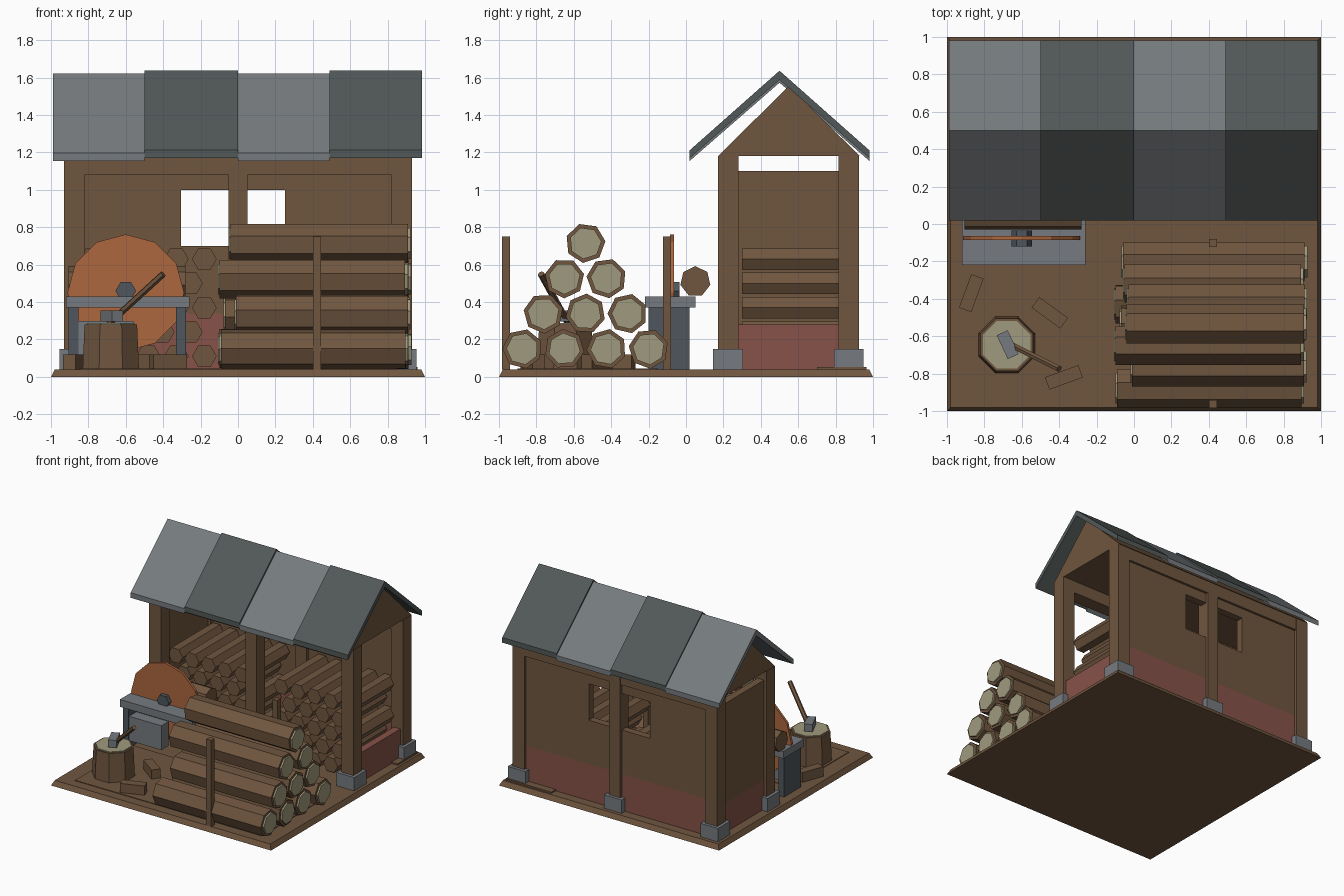
import bpy, bmesh, math, random
from mathutils import Vector, Matrix

if "Cube" in bpy.data.objects:
    bpy.data.objects.remove(bpy.data.objects["Cube"])

random.seed(4)


def material(name, r, g, b):
    m = bpy.data.materials.new(name)
    lin = [((c / 255 + 0.055) / 1.055) ** 2.4 for c in (r, g, b)]
    m.diffuse_color = (*lin, 1)
    m.use_nodes = True
    m.node_tree.nodes["Principled BSDF"].inputs["Base Color"].default_value = m.diffuse_color
    return m


WOOD = material("brown_wood", 112, 86, 63)
PALE = material("cut_wood", 160, 154, 125)
BRICK = material("red_brick", 134, 82, 72)
LIGHT = material("light_grey_slate", 118, 123, 126)
DARK = material("dark_grey_slate", 82, 89, 88)
STONE = material("grey_stone", 118, 122, 127)
STEEL = material("dark_steel", 78, 86, 92)
RUST = material("rusty_orange", 172, 103, 62)


def finish(name, bm, mat):
    bmesh.ops.recalc_face_normals(bm, faces=bm.faces)
    me = bpy.data.meshes.new(name)
    bm.to_mesh(me)
    bm.free()
    me.materials.append(mat)
    ob = bpy.data.objects.new(name, me)
    bpy.context.collection.objects.link(ob)
    return ob


def box(name, x, y, z, mat):
    """Box from (min, max) pairs."""
    bm = bmesh.new()
    bmesh.ops.create_cube(bm, size=1)
    for v in bm.verts:
        v.co = Vector(((r[0] + r[1]) / 2 + c * (r[1] - r[0])) for r, c in zip((x, y, z), v.co))
    return finish(name, bm, mat)


def turned_box(name, centre, size, angle, mat):
    bm = bmesh.new()
    m = Matrix.Translation(centre) @ Matrix.Rotation(math.radians(angle), 4, 'Z') @ Matrix.Diagonal((*size, 1))
    bmesh.ops.create_cube(bm, size=1, matrix=m)
    return finish(name, bm, mat)


def rod(name, a, b, r1, mat, sides, r2=None, spin=0):
    """Prism or tapered rod with the given number of sides from a to b."""
    a, b = Vector(a), Vector(b)
    d = b - a
    m = (Matrix.Translation((a + b) / 2) @ d.to_track_quat('Z', 'Y').to_matrix().to_4x4()
         @ Matrix.Rotation(spin, 4, 'Z'))
    bm = bmesh.new()
    bmesh.ops.create_cone(bm, cap_ends=True, segments=sides, radius1=r1,
                          radius2=r1 if r2 is None else r2, depth=d.length, matrix=m)
    return finish(name, bm, mat)


def extrude_x(name, profile, x0, x1, mat):
    """Extrude a (y, z) profile from x0 to x1."""
    bm = bmesh.new()
    f = bm.faces.new([bm.verts.new((x0, y, z)) for y, z in profile])
    new = bmesh.ops.extrude_face_region(bm, geom=[f])["geom"]
    bmesh.ops.translate(bm, vec=(x1 - x0, 0, 0), verts=[v for v in new if isinstance(v, bmesh.types.BMVert)])
    return finish(name, bm, mat)


# Ground plate with sloped edges, plus thin worn patches
bm = bmesh.new()
bmesh.ops.create_cube(bm, size=2)
for v in bm.verts:
    k = 0.98 if v.co.z > 0 else 1
    v.co = (v.co.x * k, v.co.y * k, 0.04 if v.co.z > 0 else 0)
finish("ground_plate", bm, WOOD)
box("yard_patch", (-0.85, 0.85), (-0.9, -0.15), (0.035, 0.045), WOOD)
box("rear_patch", (0.55, 0.96), (0.7, 0.965), (0.035, 0.052), WOOD)

# Posts on stone feet, and beams along the front and back
for x in (-0.875, 0, 0.875):
    for y in (0.225, 0.87):
        h = 0.05 if x == 0 else 0.055
        box("post", (x - h, x + h), (y - 0.055, y + 0.055), (0.04, 1.18), WOOD)
        box("post_foot", (x - 0.08, x + 0.08), (y - 0.08, y + 0.08), (0.04, 0.15), STONE)
for y in (0.225, 0.87):
    box("beam", (-0.82, 0.82), (y - 0.054, y + 0.054), (1.08, 1.18), WOOD)

# Back wall on a brick base, with a window opening
back = (0.845, 0.905)
box("back_brick_base", (-0.85, 0.85), back, (0.04, 0.34), BRICK)
box("back_wall_sill", (-0.85, 0.85), back, (0.34, 0.7), WOOD)
box("back_wall_left", (-0.85, -0.305), back, (0.7, 1.0), WOOD)
box("back_wall_right", (0.25, 0.85), back, (0.7, 1.0), WOOD)
box("back_wall_lintel", (-0.85, 0.85), back, (1.0, 1.09), WOOD)

# Left wall, and a low brick wall on the open right side
for s in (-1, 1):
    box("side_brick_base", sorted((s * 0.845, s * 0.905)), (0.27, 0.83), (0.04, 0.28), BRICK)
box("left_wall", (-0.905, -0.845), (0.27, 0.83), (0.28, 1.1), WOOD)

# Gable block and alternating roof panels
extrude_x("gable", [(0.17, 1.18), (0.93, 1.18), (0.55, 1.555)], -0.925, 0.925, WOOD)
edges = (-0.99, -0.5, 0, 0.49, 0.985)
for i in range(4):
    light = i % 2 == 0
    dz = -0.015 if light else 0
    for s in (-1, 1):
        pts = [(0.5, 1.637), (0.5 + s * 0.48, 1.212), (0.5 + s * 0.48, 1.17), (0.5, 1.588)]
        extrude_x("roof_panel", [(y, z + dz) for y, z in pts], edges[i], edges[i + 1], LIGHT if light else DARK)

# Firewood stacked in both bays
for s in (-1, 1):
    for row in range(5):
        for k in range(5 - row % 2):
            x = s * (0.18 + 0.15 * k + 0.075 * (row % 2))
            z = 0.11 + 0.13 * row
            rod("firewood", (x, 0.3, z), (x, 0.835, z), 0.066, WOOD, 6, spin=math.pi / 2 if abs(
                (Vector((0, 1, 0)).to_track_quat('Z', 'Y') @ Vector((1, 0, 0))).z) < 0.5 else 0)

# Pile of trunks with pale cut ends
starts = ((-0.09, -0.08, -0.1, -0.06), (-0.01, -0.07, -0.05), (-0.1, -0.03), (-0.04,))
for row, xs in enumerate(starts):
    for k, x0 in enumerate(xs):
        y = -0.875 + 0.1125 * row + 0.225 * k
        z = 0.15 + 0.1885 * row
        x1 = 0.9 + random.uniform(-0.012, 0.015)
        spin = random.uniform(0, 2 * math.pi)
        rod("trunk", (x0, y, z), (x1, y, z), 0.107, WOOD, 7, spin=spin)
        rod("trunk_cut_ends", (x0 - 0.008, y, z), (x1 + 0.014, y, z), 0.086, PALE, 7, spin=spin)
for y in (-0.962, -0.102):
    box("pile_stake", (0.4, 0.445), (y - 0.022, y + 0.022), (0.04, 0.75), WOOD)

# Saw bench
box("bench_top", (-0.92, -0.26), (-0.22, 0.05), (0.37, 0.43), STONE)
for x in (-0.88, -0.305):
    box("bench_leg", (x - 0.026, x + 0.026), (-0.2, 0.02), (0.04, 0.37), STEEL)
box("motor_box", (-0.875, -0.56), (-0.195, -0.1), (0.1, 0.3), STONE)
rod("saw_blade", (-0.6, -0.085, 0.45), (-0.6, -0.065, 0.45), 0.312, RUST, 12)
rod("saw_hub", (-0.6, -0.12, 0.46), (-0.6, -0.035, 0.46), 0.055, STEEL, 6, spin=math.pi / 6)
rod("bench_log", (-0.905, 0.05, 0.51), (-0.28, 0.05, 0.51), 0.082, WOOD, 7)

# Chopping stump with axe
rod("stump", (-0.68, -0.645, 0.04), (-0.68, -0.645, 0.28), 0.163, WOOD, 8, r2=0.152, spin=math.pi / 8)
rod("stump_top", (-0.68, -0.645, 0.27), (-0.68, -0.645, 0.288), 0.138, PALE, 8, spin=math.pi / 8)
turned_box("axe_head", (-0.675, -0.645, 0.325), (0.065, 0.14, 0.06), 25, STONE)
rod("axe_handle", (-0.69, -0.63, 0.285), (-0.4, -0.775, 0.55), 0.018, WOOD, 6)

# Split pieces lying in the yard
for x, y, a in ((-0.87, -0.37, 70), (-0.45, -0.475, -36), (-0.375, -0.82, 20)):
    turned_box("split_piece", (x, y, 0.08), (0.19, 0.07, 0.08), a, WOOD)
